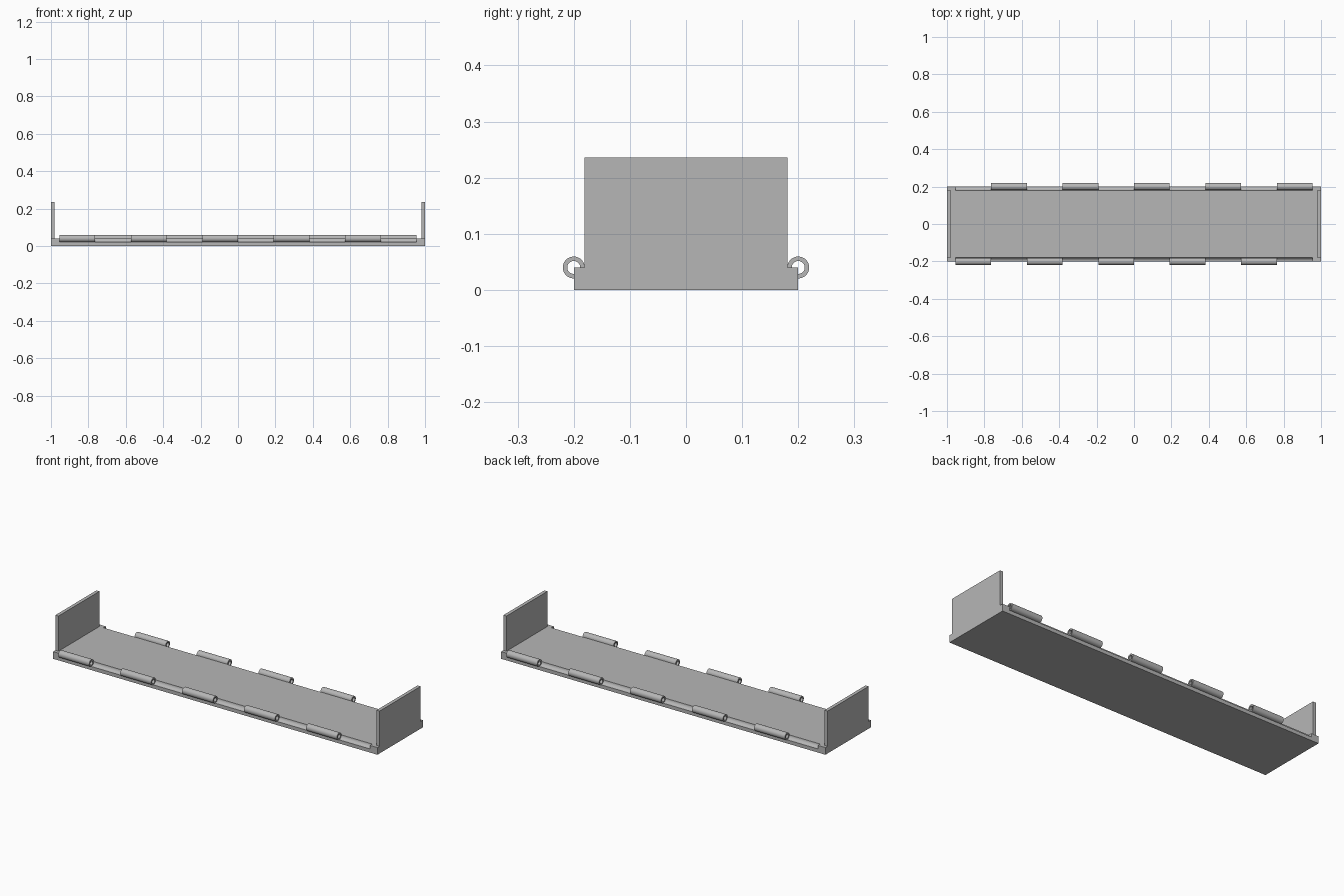
import bpy
import math

if "Cube" in bpy.data.objects:
    bpy.data.objects.remove(bpy.data.objects["Cube"], do_unlink=True)

grey = bpy.data.materials.new("plain_grey")
grey.use_nodes = True
grey.diffuse_color = (0.47, 0.47, 0.47, 1)
grey.node_tree.nodes["Principled BSDF"].inputs["Base Color"].default_value = (0.47, 0.47, 0.47, 1)

HALF_W = 0.2        # half depth of the base
FLOOR = 0.04        # top of the base
SPAN = 0.955        # half length of the hinge line
GROOVE_R = 0.02
OUTER_R, BORE_R = 0.0195, 0.0115
SIDES = 48


def box(name, x, y, z):
    """Box from (min, max) pairs on each axis."""
    corners = [(a, b, c) for a in x for b in y for c in z]
    faces = [(0, 1, 3, 2), (4, 6, 7, 5), (0, 4, 5, 1),
             (2, 3, 7, 6), (0, 2, 6, 4), (1, 5, 7, 3)]
    return add_mesh(name, corners, faces)


def add_mesh(name, verts, faces):
    mesh = bpy.data.meshes.new(name)
    mesh.from_pydata(verts, [], faces)
    mesh.materials.append(grey)
    obj = bpy.data.objects.new(name, mesh)
    bpy.context.collection.objects.link(obj)
    return obj


def select_only(obj):
    bpy.ops.object.select_all(action='DESELECT')
    obj.select_set(True)
    bpy.context.view_layer.objects.active = obj


def knuckle(name, x0, x1, y):
    """Hollow hinge tube lying along x."""
    verts = []
    for i in range(SIDES):
        a = 2 * math.pi * i / SIDES
        for x, r in ((x0, OUTER_R), (x1, OUTER_R), (x1, BORE_R), (x0, BORE_R)):
            verts.append((x, y + r * math.cos(a), FLOOR + r * math.sin(a)))
    faces = []
    for i in range(SIDES):
        p, q = 4 * i, 4 * ((i + 1) % SIDES)
        for k in range(4):
            n = (k + 1) % 4
            faces.append((p + k, q + k, q + n, p + n))
    obj = add_mesh(name, verts, faces)
    select_only(obj)
    bpy.ops.object.mode_set(mode='EDIT')
    bpy.ops.mesh.select_all(action='SELECT')
    bpy.ops.mesh.normals_make_consistent(inside=False)
    bpy.ops.object.mode_set(mode='OBJECT')
    bpy.ops.object.shade_smooth_by_angle(angle=math.radians(30))
    return obj


# Base plate with a rounded groove along each long edge
base = box("base_plate", (-1, 1), (-HALF_W, HALF_W), (0, FLOOR))
for side in (-1, 1):
    bpy.ops.mesh.primitive_cylinder_add(
        vertices=SIDES, radius=GROOVE_R, depth=2 * SPAN,
        location=(0, side * HALF_W, FLOOR), rotation=(0, math.pi / 2, 0))
    cutter = bpy.context.object
    cutter.name = "groove_cutter"
    cutter.hide_render = True
    cutter.data.materials.append(grey)
    cut = base.modifiers.new("groove", 'BOOLEAN')
    cut.operation = 'DIFFERENCE'
    cut.solver = 'EXACT'
    cut.object = cutter
    select_only(base)
    bpy.ops.object.modifier_apply(modifier=cut.name)
    bpy.data.objects.remove(cutter, do_unlink=True)
select_only(base)
bpy.ops.object.shade_smooth_by_angle(angle=math.radians(30))

# Upright end panels
box("right_end_panel", (-1, -0.981), (-0.181, 0.181), (FLOOR, 0.236))
box("left_end_panel", (0.981, 1), (-0.181, 0.181), (FLOOR, 0.236))

# Hinge knuckles alternate between the front and back edges
step = 2 * SPAN / 10
for i in range(10):
    x0 = -SPAN + i * step
    if i % 2 == 0:
        knuckle("front_hinge_knuckle", x0, x0 + step, -HALF_W)
    else:
        knuckle("back_hinge_knuckle", x0, x0 + step, HALF_W)
